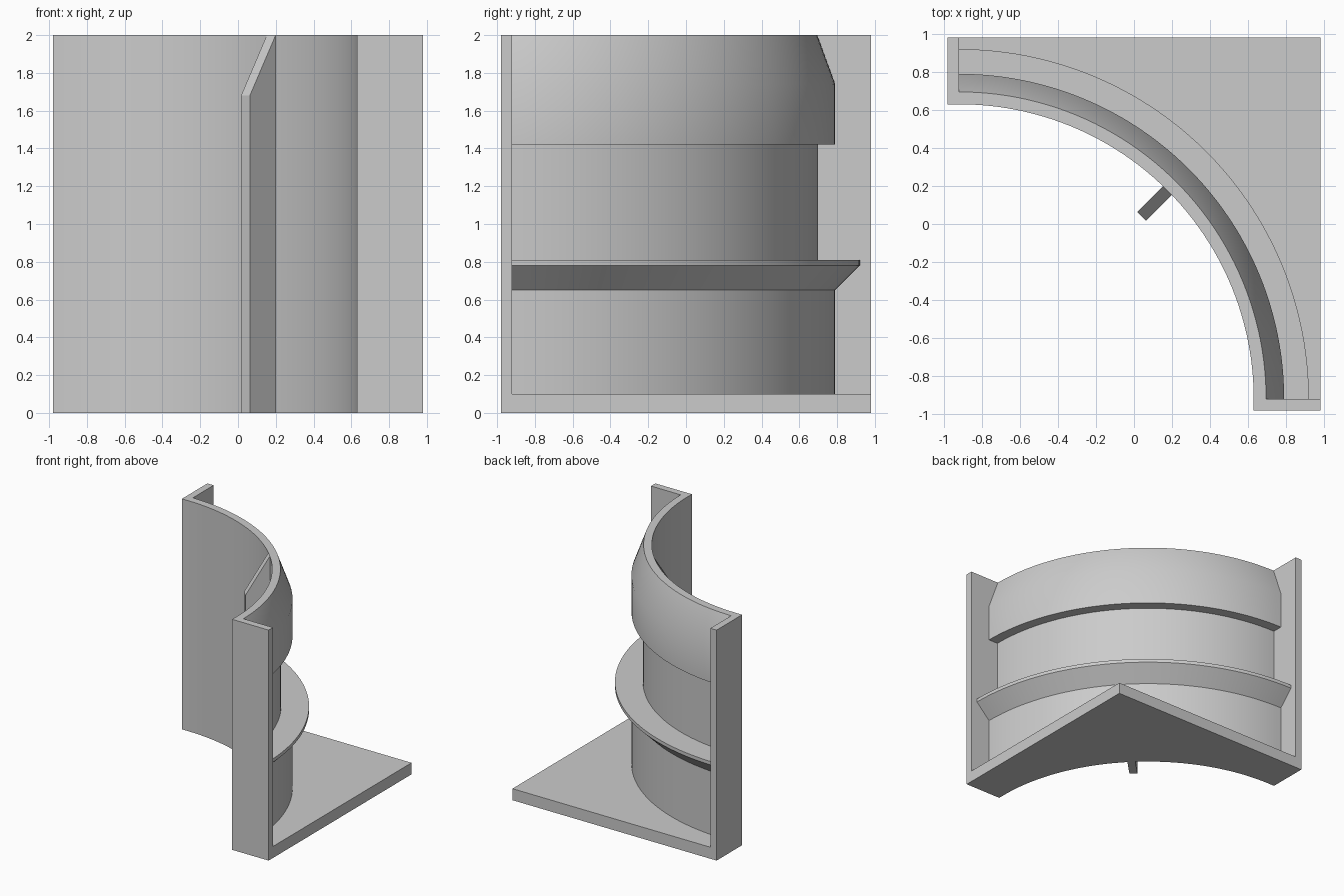
import bpy, bmesh, math
from mathutils import Matrix, Vector

cube = bpy.data.objects.get("Cube")
if cube:
    bpy.data.objects.remove(cube, do_unlink=True)

EDGE = 0.98        # half width of the square footprint
PLATE = 0.06       # end plate thickness
C = PLATE - EDGE   # arc centre, on both x and y
INNER = 1.55       # concave face radius
SKIRT = 1.71       # outer radius of the lower wall
SEGMENTS = 48

grey = bpy.data.materials.new("plain_grey")
grey.use_nodes = True
colour = (0.6, 0.6, 0.6, 1)
grey.diffuse_color = colour
grey.node_tree.nodes["Principled BSDF"].inputs["Base Color"].default_value = colour


def finish(name, bm, smooth=False):
    bmesh.ops.recalc_face_normals(bm, faces=bm.faces)
    mesh = bpy.data.meshes.new(name)
    bm.to_mesh(mesh)
    bm.free()
    mesh.materials.append(grey)
    obj = bpy.data.objects.new(name, mesh)
    bpy.context.collection.objects.link(obj)
    if smooth:
        bpy.ops.object.select_all(action="DESELECT")
        obj.select_set(True)
        bpy.context.view_layer.objects.active = obj
        bpy.ops.object.shade_smooth_by_angle(angle=math.radians(30))
    return obj


def extrude(name, points, direction, smooth=False):
    bm = bmesh.new()
    face = bm.faces.new([bm.verts.new(p) for p in points])
    new = bmesh.ops.extrude_face_region(bm, geom=[face], use_keep_orig=True)["geom"]
    bmesh.ops.translate(bm, vec=direction,
                        verts=[v for v in new if isinstance(v, bmesh.types.BMVert)])
    return finish(name, bm, smooth)


def on_arc(radius, angle, z):
    return (C + radius * math.cos(angle), C + radius * math.sin(angle), z)


angles = [math.pi / 2 * i / SEGMENTS for i in range(SEGMENTS + 1)]

# Quarter-round wall: radius and height section swept through the arc
section = [(INNER, 0), (SKIRT, 0), (SKIRT, 0.65), (1.84, 0.78), (1.84, 0.81),
           (1.62, 0.81), (1.62, 1.42), (SKIRT, 1.42), (SKIRT, 1.74),
           (1.615, 2), (INNER, 2)]
bm = bmesh.new()
rings = [[bm.verts.new(on_arc(r, a, z)) for r, z in section] for a in angles]
for ring, following in zip(rings, rings[1:]):
    for i in range(len(section)):
        j = (i + 1) % len(section)
        bm.faces.new((ring[i], ring[j], following[j], following[i]))
bm.faces.new(rings[0])
bm.faces.new(rings[-1])
finish("curved_wall", bm, smooth=True)

# Base slab filling the corner behind the wall
outline = [on_arc(SKIRT, a, 0) for a in angles]
outline += [(C, EDGE, 0), (EDGE, EDGE, 0), (EDGE, C, 0)]
extrude("base_slab", outline, (0, 0, 0.1), smooth=True)

# Upright plates closing both ends of the arc
inner = C + INNER
extrude("front_end_plate", [(inner, -EDGE, 0), (EDGE, -EDGE, 0),
                            (EDGE, C, 0), (inner, C, 0)], (0, 0, 2))
extrude("back_end_plate", [(-EDGE, inner, 0), (C, inner, 0),
                           (C, EDGE, 0), (-EDGE, EDGE, 0)], (0, 0, 2))

# Thin rib on the concave face, sloping at the top
half = 0.033
tip = 1.357
rib = extrude("inner_rib", [(tip, -half, 0), (INNER, -half, 0), (INNER, -half, 2),
                            (tip, -half, 1.68)], (0, 2 * half, 0))
rib.data.transform(Matrix.Translation(Vector((C, C, 0))) @ Matrix.Rotation(math.pi / 4, 4, "Z"))
